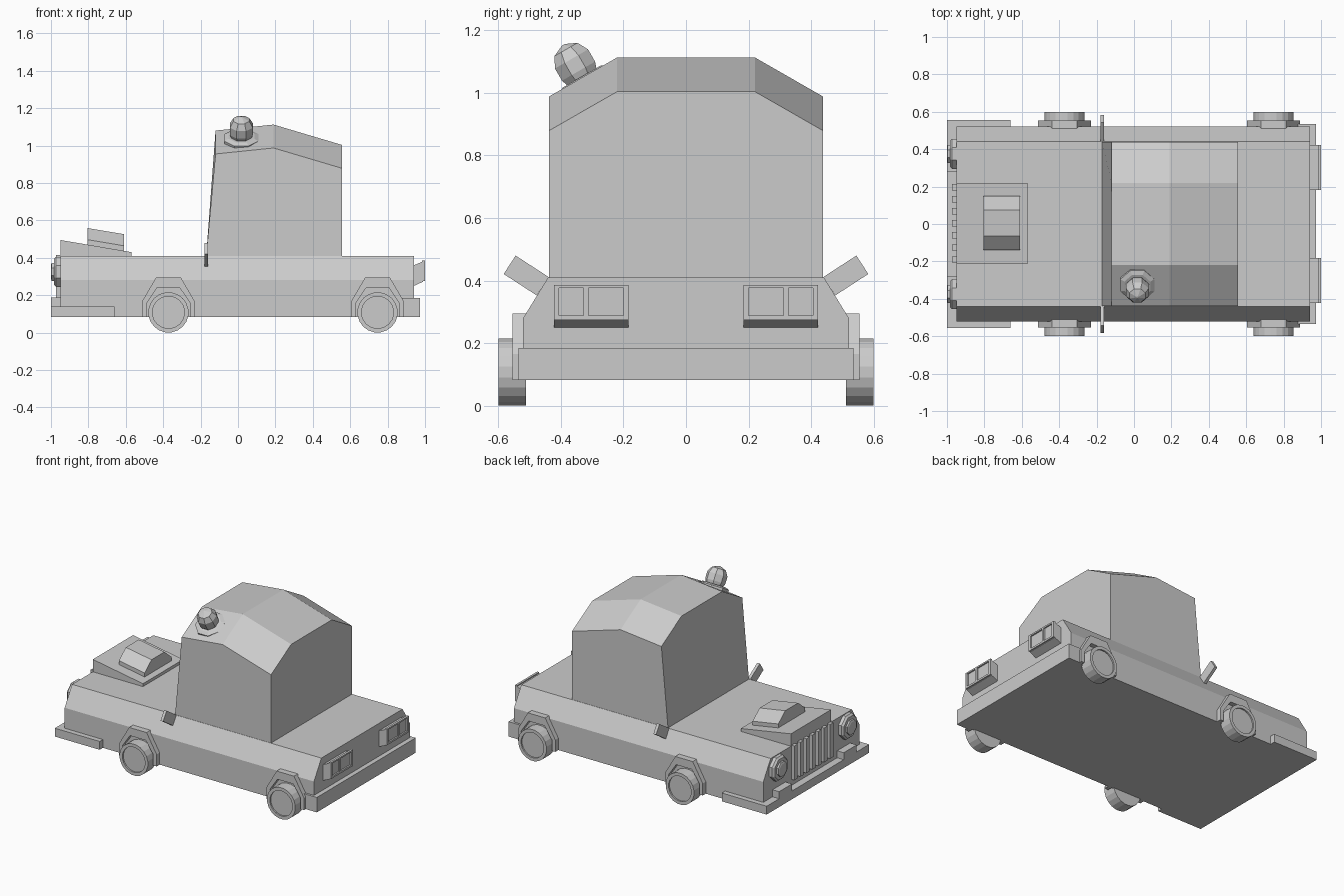
import bpy, bmesh, math
from mathutils import Matrix, Vector

if "Cube" in bpy.data.objects:
    bpy.data.objects.remove(bpy.data.objects["Cube"])


def finish(name, bm):
    bmesh.ops.recalc_face_normals(bm, faces=bm.faces)
    me = bpy.data.meshes.new(name)
    bm.to_mesh(me)
    bm.free()
    ob = bpy.data.objects.new(name, me)
    bpy.context.collection.objects.link(ob)
    return ob


def loft(name, rings, caps=True):
    """Skin a list of equal-length closed rings."""
    bm = bmesh.new()
    vs = [[bm.verts.new(p) for p in r] for r in rings]
    n = len(vs[0])
    for a, b in zip(vs, vs[1:]):
        for i in range(n):
            bm.faces.new((a[i], a[(i + 1) % n], b[(i + 1) % n], b[i]))
    if caps:
        bm.faces.new(vs[0])
        bm.faces.new(vs[-1])
    return finish(name, bm)


def box(name, x, y, z):
    return loft(name, [[(x[0], y[0], h), (x[1], y[0], h), (x[1], y[1], h), (x[0], y[1], h)] for h in z])


def prism_y(name, prof, y0, y1):
    return loft(name, [[(x, y, z) for x, z in prof] for y in (y0, y1)])


def lathe(name, prof, sides, matrix, phase=0.5):
    """Revolve (radius, height) pairs about local z, then place."""
    rings = []
    for r, h in prof:
        rings.append([matrix @ Vector((r * math.cos(a), r * math.sin(a), h))
                      for a in (2 * math.pi * (i + phase) / sides for i in range(sides))])
    return loft(name, rings)


# Lower body with sloped shoulders
section = [(-.52, .083), (.52, .083), (.52, .28), (.44, .41), (-.44, .41), (-.52, .28)]
loft("body", [[(x, y, z) for y, z in section] for x in (-.95, .94)])

# Cabin: faceted roof, leaning windscreen
def cabin_ring(x_low, x_top, z_top):
    return [(x_low, -.438, .41), (x_top, -.438, z_top - .125), (x_top, -.22, z_top),
            (x_top, .22, z_top), (x_top, .438, z_top - .125), (x_low, .438, .41)]

loft("cabin", [cabin_ring(-.17, -.12, 1.08), cabin_ring(.19, .19, 1.112), cabin_ring(.557, .557, 1.003)])

# Raised bonnet and its scoop
prism_y("bonnet", [(-.95, .40), (-.57, .40), (-.57, .43), (-.95, .495)], -.215, .22)
scoop = [(-.14, -.05), (.15, -.05), (.15, .0), (.075, .062), (-.065, .062), (-.14, .0)]
loft("bonnet_scoop", [[(x, y, z + h) for y, z in scoop] for x, h in ((-.805, .497), (-.61, .464))])

# Grille bars
for i in range(7):
    y = -.19 + i * .0645
    box("grille_bar", (-.972, -.94), (y - .017, y + .017), (.18, .415))

# Bumpers
box("front_bumper", (-1, -.66), (-.555, .555), (.083, .14))
box("rear_bumper", (.86, .972), (-.535, .535), (.083, .185))

for s in (-1, 1):
    # Front bumper overriders
    box("overrider", (-1, -.95), (s * .28, s * .42), (.12, .188))

    # Headlights: octagonal ring with a smaller lens
    m = Matrix.Translation((-.95, s * .375, .325)) @ Matrix.Rotation(-math.pi / 2, 4, 'Y')
    lathe("headlight", [(.087, -.01), (.087, .022), (.075, .034), (.052, .034), (.052, .046), (.04, .05)], 8, m)

    # Tail lights: slanted housings with framed panels
    prism_y("tail_light", [(.93, .245), (.99, .272), (.99, .381), (.93, .355)], s * .183, s * .422)
    for a, b in ((.183, .2), (.311, .327), (.405, .422)):
        box("tail_light_frame", (.985, 1), (s * a, s * b), (.275, .386))
    for a, b in ((.275, .288), (.376, .386)):
        box("tail_light_frame", (.985, 1), (s * a, s * b), (a, b)).data.transform(Matrix.Identity(4))
        bpy.data.objects.remove(bpy.context.collection.objects[-1])
        box("tail_light_frame", (.985, 1), (s * .183, s * .422), (a, b))

    # Door mirrors, tilted up and outward
    mirror = box("door_mirror", (-.18, -.16), (-.063, .063), (-.035, .035))
    mirror.data.transform(Matrix.Translation((0, s * .51, .416)) @ Matrix.Rotation(s * math.radians(33), 4, 'X'))

    for cx in (-.372, .746):
        # Wheel arches: faceted bands
        outer = [(-.142, .083), (-.142, .165), (-.066, .295), (.066, .295), (.142, .165), (.142, .083)]
        inner = [(-.116, .083), (-.116, .158), (-.06, .24), (.06, .24), (.116, .158), (.116, .083)]
        rings = []
        for (ox, oz), (ix, iz) in zip(outer, inner):
            rings.append([(cx + ox, s * .51, oz), (cx + ox, s * .553, oz),
                          (cx + ix, s * .553, iz), (cx + ix, s * .51, iz)])
        loft("wheel_arch", rings)

        # Wheels with a dished face
        m = Matrix.Translation((cx, s * .51, .108)) @ Matrix.Rotation(-s * math.pi / 2, 4, 'X')
        lathe("wheel", [(.108, 0), (.108, .088), (.086, .088), (.086, .078)], 20, m)

# Roof beacon on the sloped roof side
m = Matrix.Translation((.018, -.318, 1.025)) @ Matrix.Rotation(math.radians(30), 4, 'X')
lathe("beacon_base", [(.098, -.01), (.098, .02), (.075, .03)], 8, m)
lathe("beacon_lamp", [(.055, .02), (.066, .05), (.066, .095), (.046, .13), (.006, .147)], 8, m)
